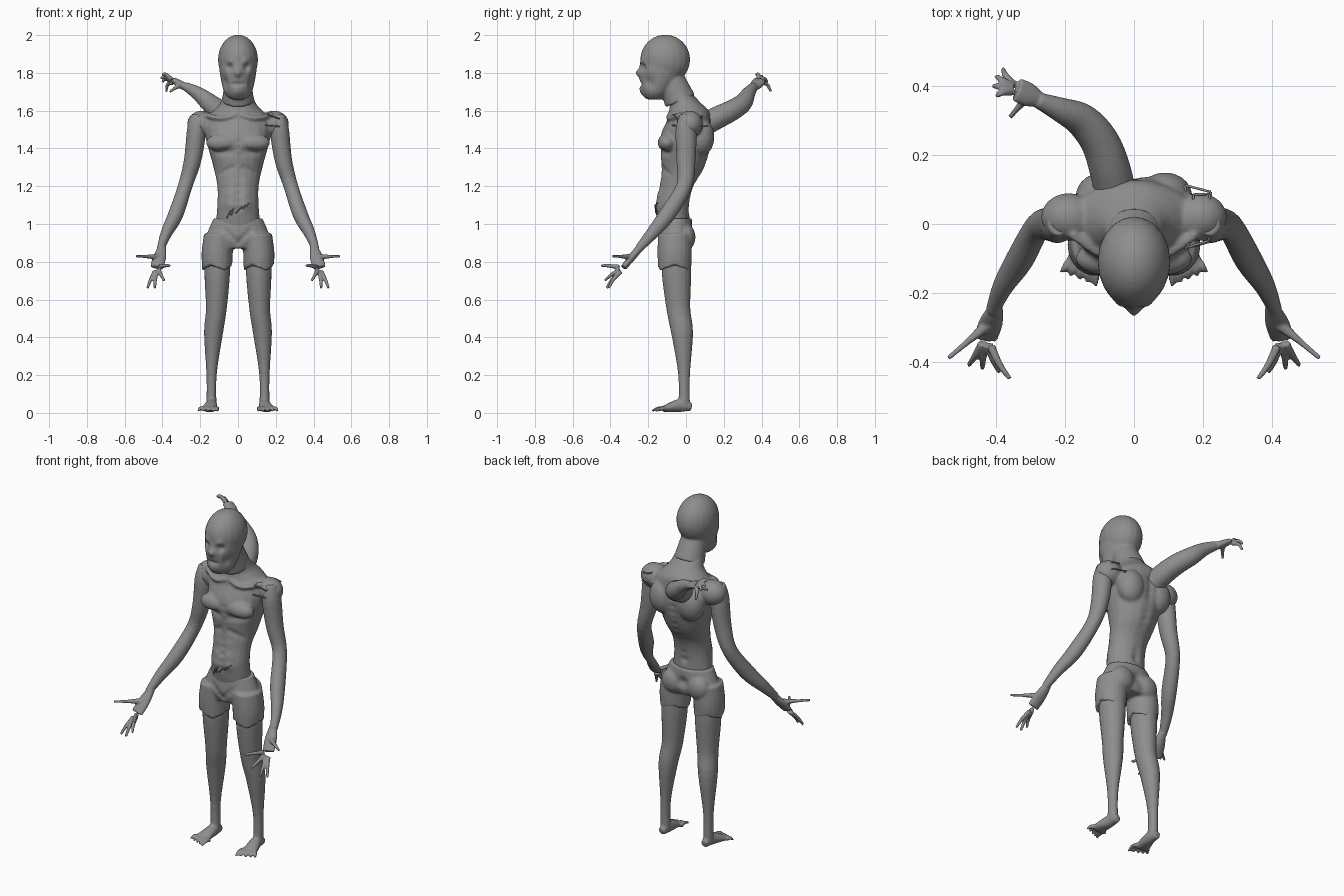
import bpy, bmesh, math
from mathutils import Vector, Matrix

if "Cube" in bpy.data.objects:
    bpy.data.objects.remove(bpy.data.objects["Cube"])

skin = bpy.data.materials.new("grey skin")
grey = (.27, .27, .27, 1)
skin.diffuse_color = grey
skin.use_nodes = True
skin.node_tree.nodes["Principled BSDF"].inputs["Base Color"].default_value = grey

SIDES = 20
STEPS = 4
X_AXIS, Y_AXIS, Z_AXIS = Matrix.Identity(3)
MIRROR = {"left": 1, "right": -1}


def spline(stations):
    """Smoothly interpolate stations of position and radii."""
    points = [Vector(station) for station in stations]
    padded = [points[0], *points, points[-1]]
    rows = []
    for before, start, end, after in zip(padded, padded[1:], padded[2:], padded[3:]):
        for step in range(STEPS):
            t = step / STEPS
            rows.append(start + (end - before) * (t / 2)
                        + (before * 2 - start * 5 + end * 4 - after) * (t * t / 2)
                        + (start * 3 - before - end * 3 + after) * (t ** 3 / 2))
    return rows + [points[-1]]


def loft(bm, stations, side=1, across=X_AXIS, depth=1, level=False):
    """Skin oval rings of (x, y, z, width[, thickness]) along a path."""
    rows = spline([s if len(s) > 4 else (*s, s[3] * depth) for s in stations])
    centres = [Vector((row[0] * side, row[1], row[2])) for row in rows]
    rings = []
    for index, (row, centre) in enumerate(zip(rows, centres)):
        ahead = centres[min(index + 1, len(centres) - 1)]
        behind = centres[max(index - 1, 0)]
        along = Z_AXIS if level else (ahead - behind).normalized()
        wide = (across - along * along.dot(across)).normalized()
        thick = along.cross(wide)
        ring = []
        for corner in range(SIDES):
            angle = math.tau * corner / SIDES
            offset = wide * row[3] * math.cos(angle) + thick * row[4] * math.sin(angle)
            ring.append(bm.verts.new(centre + offset))
        rings.append(ring)
    for lower, upper in zip(rings, rings[1:]):
        for corner in range(SIDES):
            previous = corner - 1
            bm.faces.new((lower[previous], lower[corner], upper[corner], upper[previous]))
    bm.faces.new(rings[0])
    bm.faces.new(rings[-1])


def trunk(bm, sections):
    """Stack level rings given as (height, half width, front, back)."""
    loft(bm, [(0, (front + back) / 2, height, width, (back - front) / 2)
              for height, width, front, back in sections], level=True)


def ball(bm, centre, size, side=1):
    x, y, z = centre
    place = Matrix.Translation((x * side, y, z)) @ Matrix.Diagonal((*size, 1))
    bmesh.ops.create_uvsphere(bm, u_segments=SIDES, v_segments=SIDES, radius=1, matrix=place)


def digit(bm, base, tip, bow, side, thickness):
    """A bent finger or toe that tapers from base to tip."""
    base, tip = Vector(base), Vector(tip)
    knuckle = (base + tip) / 2 + Vector(bow)
    loft(bm, [(*base, thickness), (*knuckle, .01), (*tip, .007)], side, Z_AXIS)


def hand(bm, wrist, palm, thumb, tips, side=1, across=X_AXIS):
    """A flat palm with a stout thumb and fingers fanning out to their tips."""
    wrist, palm = Vector(wrist), Vector(palm)
    heel = wrist.lerp(palm, .5)
    loft(bm, [(*wrist, .02, .02), (*heel, .035, .02), (*palm, .035, .016)], side, across)
    digit(bm, heel, thumb, (0, 0, 0), side, .02)
    for tip in map(Vector, tips):
        bow = (palm - wrist).normalized() * .01 + Z_AXIS * .01
        digit(bm, palm.lerp(tip, .2), tip, bow, side, .013)


def part(name, bm, voxel=0):
    """Turn pieces into one object, fusing them into one skin if voxel is set."""
    bmesh.ops.recalc_face_normals(bm, faces=bm.faces)
    mesh = bpy.data.meshes.new(name)
    bm.to_mesh(mesh)
    bm.free()
    obj = bpy.data.objects.new(name, mesh)
    bpy.context.collection.objects.link(obj)
    if voxel:
        fuse = obj.modifiers.new("fuse", "REMESH")
        fuse.mode = "VOXEL"
        fuse.voxel_size = voxel
        soften = obj.modifiers.new("soften", "SMOOTH")
        soften.iterations = 5
        graph = bpy.context.evaluated_depsgraph_get()
        obj.data = bpy.data.meshes.new_from_object(obj.evaluated_get(graph))
        obj.modifiers.clear()
    obj.data.materials.clear()
    obj.data.materials.append(skin)
    for face in obj.data.polygons:
        face.use_smooth = True
    return obj


def press(obj, centre, radius, push):
    """Sculpt a soft dent or bump."""
    centre, push = Vector(centre), Vector(push)
    for vertex in obj.data.vertices:
        distance = (vertex.co - centre).length / radius
        if distance < 3:
            vertex.co += push * math.exp(-distance * distance)
    obj.data.update()


# Head with a loose edge of skin around the neck
bm = bmesh.new()
ball(bm, (0, -.11, 1.87), (.106, .132, .132))
trunk(bm, [(1.66, .04, -.21, -.12), (1.7, .075, -.235, -.08),
           (1.8, .097, -.248, -.01), (1.88, .1, -.24, .01)])
loft(bm, [(0, -.08, 1.77, .07), (0, -.03, 1.65, .085)])
head = part("head", bm, .007)
press(head, (0, -.25, 1.8), .02, (0, -.02, 0))
press(head, (0, -.24, 1.7), .03, (0, -.01, 0))
for side in MIRROR.values():
    press(head, (.043 * side, -.23, 1.83), .02, (0, .02, 0))
    press(head, (.045 * side, -.23, 1.86), .02, (0, -.01, 0))
    press(head, (.08 * side, -.2, 1.75), .03, (-.015 * side, 0, 0))
    for step in range(4):
        press(head, (.012 * step * side, -.24, 1.74), .01, (0, .005, 0))

# Torso with shoulders, chest, shoulder blades and collarbones
bm = bmesh.new()
trunk(bm, [(.97, .12, -.14, .02), (1.1, .11, -.16, .02), (1.2, .11, -.14, .04),
           (1.3, .13, -.13, .1), (1.45, .17, -.14, .14), (1.55, .18, -.1, .13),
           (1.6, .13, -.09, .12), (1.65, .09, -.09, .07), (1.75, .07, -.14, -.02)])
for side in MIRROR.values():
    ball(bm, (.19, .02, 1.53), (.08, .07, .07), side)
    ball(bm, (.08, -.1, 1.43), (.09, .05, .05), side)
    ball(bm, (.09, .08, 1.46), (.08, .07, .1), side)
    loft(bm, [(.01, -.09, 1.58, .012), (.09, -.09, 1.56, .012), (.18, -.03, 1.58, .014)],
         side, Z_AXIS)
torso = part("torso", bm, .008)

# Grooves of the spine, breastbone, chest and ribs
for step in range(12):
    height = 1.08 + step * .04
    press(torso, (0, .02 + .12 * min(1, step / 7), height), .02, (0, -.012, 0))
    press(torso, (0, -.15, height), .016, (0, .008, 0))
for side in MIRROR.values():
    for step in range(6):
        x, y = .03 + step * .02, -.15 + step * .01
        press(torso, (x * side, y, 1.38), .02, (0, .01, 0))
        press(torso, (x * side, y + .02, 1.3 - step * .01), .015, (0, .007, 0))
    for step in range(3):
        press(torso, (.045 * side, -.15, 1.1 + step * .06), .025, (0, -.007, 0))

# Shorts with seat, short legs and a ragged hem
bm = bmesh.new()
trunk(bm, [(1.03, .13, -.14, .03), (.93, .17, -.15, .04), (.87, .16, -.13, .02)])
for side in MIRROR.values():
    loft(bm, [(.1, -.06, .95, .08), (.11, -.06, .85, .083), (.11, -.06, .77, .08)],
         side, depth=1.1, level=True)
    ball(bm, (.08, 0, .93), (.07, .05, .07), side)
shorts = part("shorts", bm, .007)
press(shorts, (0, .04, .95), .03, (0, -.02, 0))
for side in MIRROR.values():
    for notch in range(6):
        angle = math.tau * notch / 6
        edge = (.11 * side + .08 * math.cos(angle), -.06 + .09 * math.sin(angle), .77)
        press(shorts, edge, .025, (0, 0, .015 * (-1) ** notch))
    for step in range(7):
        x = step * .02
        press(shorts, (x * side, -.15, .9 + x), .015, (0, .008, 0))

for label, side in MIRROR.items():
    # Leg with kneecap, bony foot and splayed toes
    bm = bmesh.new()
    loft(bm, [(.11, -.05, .87, .065), (.11, -.05, .74, .068), (.115, -.04, .55, .055),
              (.13, -.02, .42, .05), (.14, -.01, .2, .027), (.14, -.01, .03, .027)],
         side, depth=1.15)
    ball(bm, (.12, -.07, .52), (.03, .025, .04), side)
    loft(bm, [(.14, .03, .03, .02, .02), (.14, -.03, .04, .03, .035), (.155, -.12, .02, .045, .016)],
         side)
    for toe in range(5):
        x = .11 + toe * .02
        digit(bm, (x, -.11, .02), (x + .005 * toe, -.18 + toe * .01, .01), (0, 0, .01), side, .013)
    part(label + "_leg", bm, .006)

    # Arm with long hand
    bm = bmesh.new()
    loft(bm, [(.22, 0, 1.58, .03), (.22, 0, 1.5, .05), (.24, 0, 1.34, .046), (.28, -.01, 1.2, .038),
              (.33, -.1, 1.05, .04), (.38, -.18, .95, .03), (.41, -.25, .87, .02)], side, depth=1.1)
    hand(bm, (.4, -.24, .88), (.43, -.33, .77), (.54, -.39, .83),
         [(.48, -.41, .66), (.44, -.42, .66), (.39, -.43, .7), (.36, -.45, .78)], side)
    part(label + "_arm", bm, .0045)

# Extra arm growing out of the back
bm = bmesh.new()
loft(bm, [(-.05, .07, 1.51, .06), (-.07, .16, 1.56, .06), (-.1, .24, 1.6, .056),
          (-.15, .3, 1.64, .05), (-.21, .33, 1.69, .037), (-.28, .36, 1.73, .023)], across=Z_AXIS)
hand(bm, (-.27, .36, 1.72), (-.34, .39, 1.76), (-.36, .31, 1.7),
     [(-.38, .45, 1.7), (-.4, .43, 1.75), (-.41, .4, 1.77), (-.4, .37, 1.79)], across=Y_AXIS)
part("back_arm", bm, .0045)

# Wire stitches across the belly and around the left shoulder
bpy.context.view_layer.update()
bm = bmesh.new()


def stitch(middle, reach, lift):
    """A staple laid over the torso, with both legs sunk into the skin."""
    middle, reach, lift = Vector(middle), Vector(reach), Vector(lift)
    first, last = (torso.closest_point_on_mesh(middle + end)[1] for end in (-reach, reach))
    corners = [first - lift, first + lift, last + lift, last - lift]
    for start, end in zip(corners, corners[1:]):
        wire = [(*start, .0035), (*end, .0035)]
        loft(bm, wire, across=(end - start).orthogonal())


for step in range(5):
    stitch((-.07 + step * .036, -.2, 1.04 + step * .016), (.015, 0, .017), (0, -.005, 0))
for height in (1.52, 1.59):
    stitch((.2, -.08, height), (.035, 0, -.01), (0, -.01, 0))
    stitch((.2, .11, height), (.035, 0, -.01), (0, .012, 0))
part("stitches", bm)
